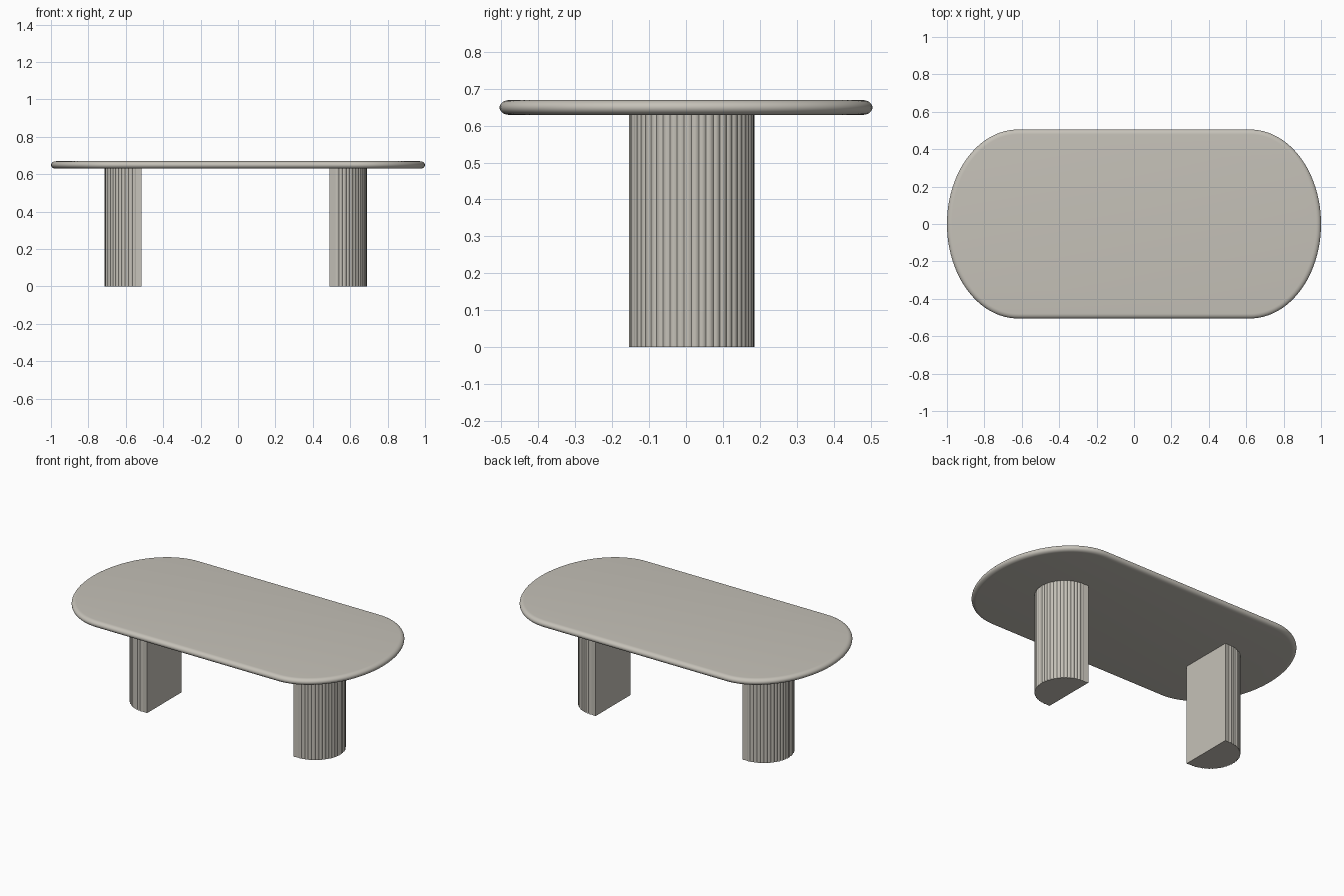
import bpy, bmesh, math
from mathutils import Vector

if "Cube" in bpy.data.objects:
    bpy.data.objects.remove(bpy.data.objects["Cube"])

stone = bpy.data.materials.new("warm grey")
stone.diffuse_color = (0.56, 0.535, 0.48, 1)
stone.use_nodes = True
stone.node_tree.nodes["Principled BSDF"].inputs["Base Color"].default_value = stone.diffuse_color


def loft(name, rings, angle):
    """Skin a stack of equal-length closed rings and cap both ends."""
    bm = bmesh.new()
    rows = [[bm.verts.new(p) for p in ring] for ring in rings]
    n = len(rows[0])
    for a, b in zip(rows, rows[1:]):
        for i in range(n):
            j = (i + 1) % n
            bm.faces.new((a[i], a[j], b[j], b[i]))
    bm.faces.new(rows[0][::-1])
    bm.faces.new(rows[-1])
    bmesh.ops.recalc_face_normals(bm, faces=bm.faces)
    mesh = bpy.data.meshes.new(name)
    bm.to_mesh(mesh)
    bm.free()
    ob = bpy.data.objects.new(name, mesh)
    bpy.context.collection.objects.link(ob)
    mesh.materials.append(stone)
    bpy.ops.object.select_all(action='DESELECT')
    ob.select_set(True)
    bpy.context.view_layer.objects.active = ob
    bpy.ops.object.shade_smooth_by_angle(angle=math.radians(angle))
    return ob


# Table top: straight long sides, half-ellipse ends, rounded rim
HALF_W, END, STRAIGHT, SEG = 0.505, 0.38, 0.62, 48
outline = []
for side in (1, -1):
    for i in range(SEG + 1):
        t = -math.pi / 2 + math.pi * i / SEG
        c, s = math.cos(t), math.sin(t)
        p = Vector((side * (STRAIGHT + END * c), side * HALF_W * s, 0))
        normal = Vector((side * c / END, side * s / HALF_W, 0)).normalized()
        outline.append((p, normal))

Z_MID, HALF_T, RIM = 0.649, 0.02, 0.026
rings = []
for k in range(13):
    a = -math.pi / 2 + math.pi * k / 12
    inset = RIM * (1 - math.cos(a))
    z = Z_MID + HALF_T * math.sin(a)
    rings.append([p - nrm * inset + Vector((0, 0, z)) for p, nrm in outline])
loft("table_top", rings, 40)


# Legs: half-round columns, flat inside face, shallow ribs on the outside
def leg(name, flat_x, side):
    radius, lead, ribs, steps, depth = 0.17, 0.03, 26, 4, 0.004
    y0 = 0.015
    section = [(flat_x, y0 - radius)]
    for i in range(ribs * steps + 1):
        t = -math.pi / 2 + math.pi * i / (ribs * steps)
        r = radius - depth * (1 - math.sin(math.pi * (i % steps) / steps))
        section.append((flat_x + side * (lead + r * math.cos(t)),
                        y0 + r * math.sin(t)))
    section.append((flat_x, y0 + radius))
    loft(name, [[(x, y, z) for x, y in section] for z in (0, 0.632)], 35)


leg("left_leg", -0.515, -1)
leg("right_leg", 0.49, 1)
